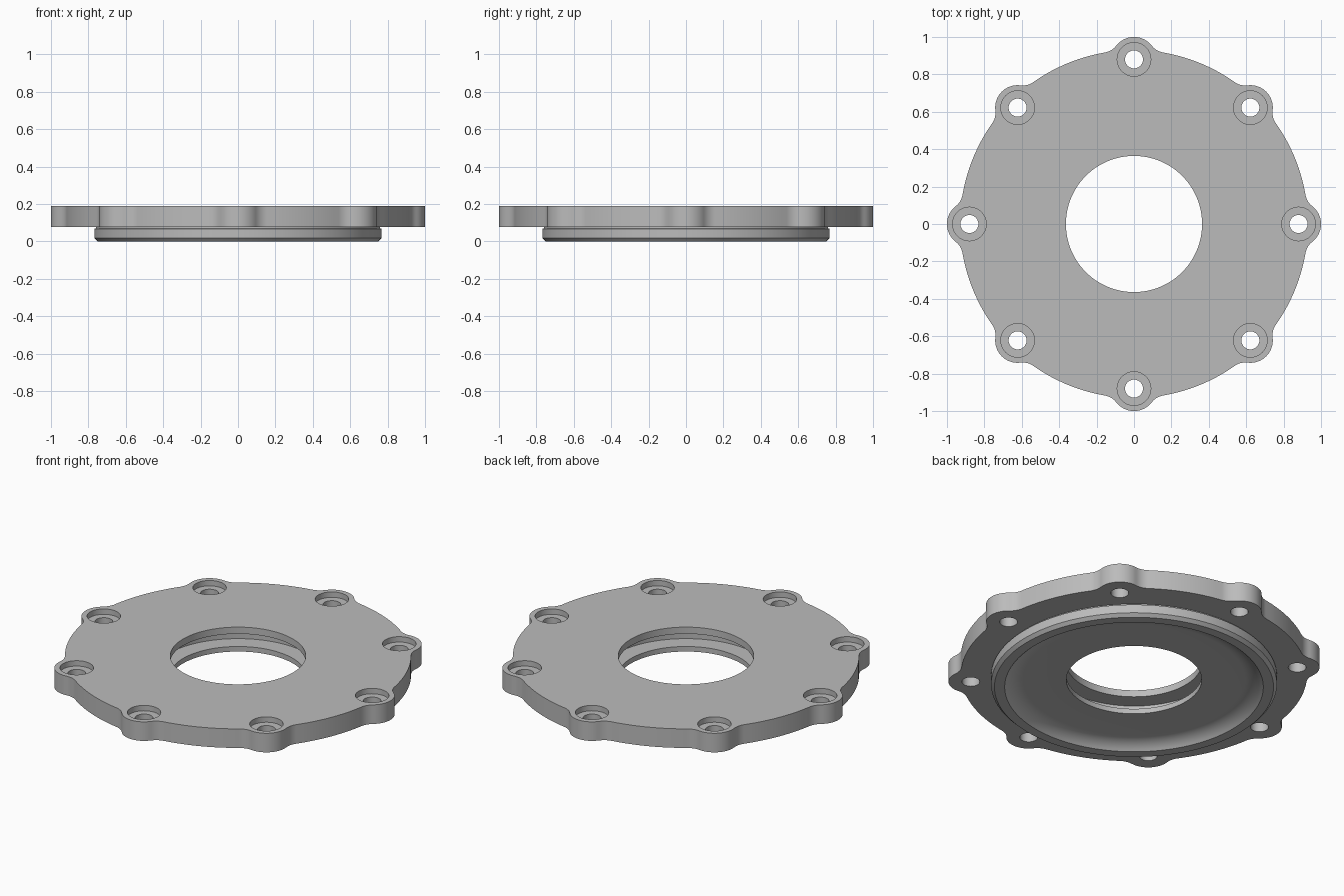
import bpy, bmesh, math
from math import sin, cos, pi

if "Cube" in bpy.data.objects:
    bpy.data.objects.remove(bpy.data.objects["Cube"], do_unlink=True)

TOP, UNDER = 0.19, 0.077           # flange faces
DISC, LOBE, FILLET = 0.93, 0.12, 0.10
BOLT_R, BORE, COUNT = 0.88, 0.364, 8

metal = bpy.data.materials.new("machined grey metal")
metal.use_nodes = True
metal.diffuse_color = (0.5, 0.5, 0.5, 1)
metal.node_tree.nodes["Principled BSDF"].inputs["Base Color"].default_value = (0.5, 0.5, 0.5, 1)


def finish(bm, name):
    bmesh.ops.recalc_face_normals(bm, faces=bm.faces)
    mesh = bpy.data.meshes.new(name)
    bm.to_mesh(mesh)
    bm.free()
    mesh.materials.append(metal)
    obj = bpy.data.objects.new(name, mesh)
    bpy.context.collection.objects.link(obj)
    return obj


def add_turned(bm, profile, steps, centre=(0, 0), closed=False):
    """Solid of revolution; an open profile is capped at both ends."""
    rings = [[bm.verts.new((centre[0] + r * cos(2 * pi * i / steps),
                            centre[1] + r * sin(2 * pi * i / steps), z))
              for i in range(steps)] for r, z in profile]
    for a, b in zip(rings, rings[1:]):
        for i in range(steps):
            j = (i + 1) % steps
            bm.faces.new((a[i], a[j], b[j], b[i]))
    bm.faces.new(rings[0])
    bm.faces.new(rings[-1])


def arc(cx, cy, r, a0, a1, n):
    return [(cx + r * cos(a0 + (a1 - a0) * i / n),
             cy + r * sin(a0 + (a1 - a0) * i / n)) for i in range(n + 1)]


def flange_outline():
    """Disc with rounded bolt lobes, blended by concave fillets."""
    far = DISC + FILLET
    theta = math.acos((far**2 + BOLT_R**2 - (LOBE + FILLET)**2) / (2 * far * BOLT_R))
    fx, fy = far * cos(theta), far * sin(theta)
    phi = math.atan2(fy, fx - BOLT_R)          # fillet centre seen from lobe
    pitch = 2 * pi / COUNT
    unit = arc(fx, -fy, FILLET, pi - theta, pi - phi, 8)[:-1]
    unit += arc(BOLT_R, 0, LOBE, -phi, phi, 20)
    unit += arc(fx, fy, FILLET, pi + phi, pi + theta, 8)[1:]
    unit += arc(0, 0, DISC, theta, pitch - theta, 14)[1:-1]
    points = []
    for k in range(COUNT):
        c, s = cos(k * pitch), sin(k * pitch)
        points += [(x * c - y * s, x * s + y * c) for x, y in unit]
    return points


# Lobed flange plate
bm = bmesh.new()
base = bm.faces.new([bm.verts.new((x, y, UNDER)) for x, y in flange_outline()])
raised = bmesh.ops.extrude_face_region(bm, geom=[base], use_keep_orig=True)
bmesh.ops.translate(bm, vec=(0, 0, TOP - UNDER),
                    verts=[v for v in raised["geom"] if isinstance(v, bmesh.types.BMVert)])
cover = finish(bm, "flange_cover")

# Locating spigot below, with chamfer and a small relief under the flange
bm = bmesh.new()
add_turned(bm, [(0.75, 0), (0.768, 0.018), (0.768, 0.068), (0.76, 0.07), (0.76, 0.12)], 144)
spigot = finish(bm, "spigot")

# Cutter: dished recess, central bore and its seal groove
FLOOR, RIM, DISH = 0.045, 0.695, 0.10
big = (DISH**2 + FLOOR**2) / (2 * FLOOR)
span = math.asin(DISH / big)
dish = [(RIM - DISH + big * sin(span * (1 - i / 8)),
         FLOOR - big + big * cos(span * (1 - i / 8))) for i in range(9)]
bm = bmesh.new()
add_turned(bm, [(RIM, -0.05)] + dish
           + [(BORE, FLOOR), (BORE, 0.075), (BORE + 0.1, 0.075),
              (BORE + 0.1, 0.15), (BORE, 0.15), (BORE, 0.25)], 144)
bore_cutter = finish(bm, "bore_cutter")

# Cutter: counterbored bolt holes
bm = bmesh.new()
for k in range(COUNT):
    a = 2 * pi * k / COUNT
    add_turned(bm, [(0.048, -0.05), (0.048, TOP - 0.032), (0.09, TOP - 0.032), (0.09, 0.25)],
               40, (BOLT_R * cos(a), BOLT_R * sin(a)))
bolt_cutter = finish(bm, "bolt_hole_cutter")

# Combine into one casting and discard the helpers
bpy.ops.object.select_all(action="DESELECT")
bpy.context.view_layer.objects.active = cover
cover.select_set(True)
for helper, mode in ((spigot, "UNION"), (bore_cutter, "DIFFERENCE"), (bolt_cutter, "DIFFERENCE")):
    helper.hide_render = True
    mod = cover.modifiers.new(helper.name, "BOOLEAN")
    mod.operation, mod.solver, mod.object = mode, "EXACT", helper
    bpy.ops.object.modifier_apply(modifier=mod.name)
    bpy.data.objects.remove(helper, do_unlink=True)

bpy.ops.object.shade_smooth_by_angle(angle=math.radians(25))
